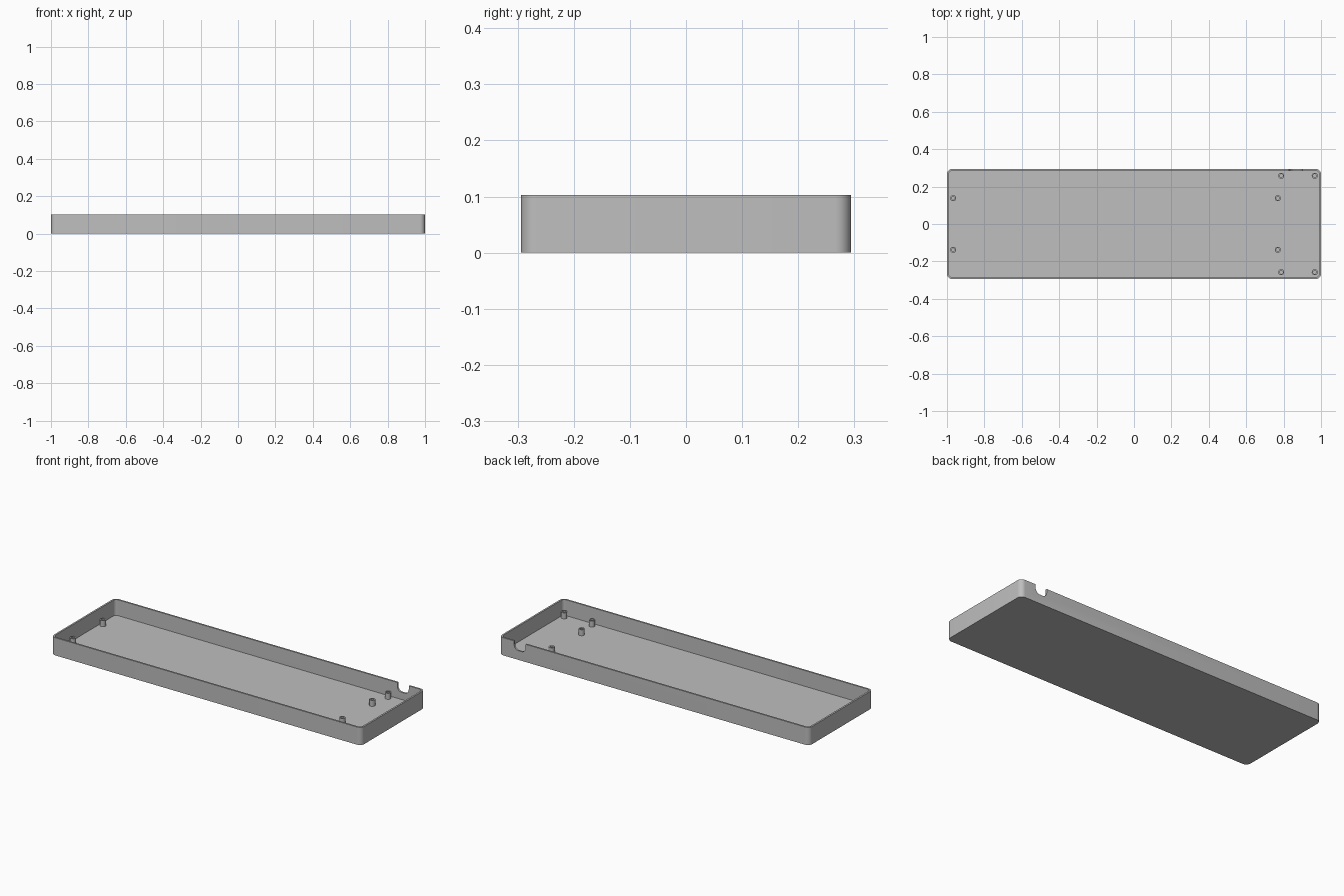
import bpy, bmesh, math

cube = bpy.data.objects.get("Cube")
if cube:
    bpy.data.objects.remove(cube, do_unlink=True)

HALF_X, HALF_Y, HEIGHT = 1.0, 0.294, 0.103
WALL, FLOOR, CORNER = 0.01, 0.011, 0.028

grey = bpy.data.materials.new("plain grey plastic")
grey.use_nodes = True
colour = (0.52, 0.52, 0.52, 1)
grey.diffuse_color = colour
grey.node_tree.nodes["Principled BSDF"].inputs["Base Color"].default_value = colour


def make_object(name, bm):
    bmesh.ops.recalc_face_normals(bm, faces=bm.faces)
    mesh = bpy.data.meshes.new(name)
    bm.to_mesh(mesh)
    bm.free()
    mesh.materials.append(grey)
    obj = bpy.data.objects.new(name, mesh)
    bpy.context.collection.objects.link(obj)
    return obj


def rounded_outline(half_a, half_b, radius, steps=8):
    """Points of a rounded rectangle, counter-clockwise."""
    points = []
    for i, (sa, sb) in enumerate([(1, 1), (-1, 1), (-1, -1), (1, -1)]):
        for k in range(steps + 1):
            t = math.radians(90) * (i + k / steps)
            points.append((sa * (half_a - radius) + radius * math.cos(t),
                           sb * (half_b - radius) + radius * math.sin(t)))
    return points


def loft(bm, rings, close_ends):
    """Join successive rings of points with quads."""
    loops = [[bm.verts.new(p) for p in ring] for ring in rings]
    for a, b in zip(loops, loops[1:]):
        for i in range(len(a)):
            j = (i + 1) % len(a)
            bm.faces.new((a[i], a[j], b[j], b[i]))
    if close_ends:
        bm.faces.new(loops[0])
        bm.faces.new(loops[-1])


def smooth(obj):
    bpy.ops.object.select_all(action="DESELECT")
    obj.select_set(True)
    bpy.context.view_layer.objects.active = obj
    bpy.ops.object.shade_smooth_by_angle(angle=math.radians(30))


# Open tray: outside wall, rim, inside wall and floor
outer = rounded_outline(HALF_X, HALF_Y, CORNER)
inner = rounded_outline(HALF_X - WALL, HALF_Y - WALL, CORNER - WALL)
bm = bmesh.new()
loft(bm, [[(x, y, z) for x, y in outline] for outline, z in
          [(outer, 0), (outer, HEIGHT), (inner, HEIGHT), (inner, FLOOR)]], True)
tray = make_object("tray", bm)

# Round-bottomed cable notch in the back wall
bm = bmesh.new()
notch = rounded_outline(0.037, 0.05, 0.028)
loft(bm, [[(0.865 + a, y, HEIGHT + b) for a, b in notch]
          for y in (HALF_Y - 0.02, HALF_Y + 0.02)], True)
cutter = make_object("notch_cutter", bm)
cutter.hide_render = True
cut = tray.modifiers.new("cable_notch", "BOOLEAN")
cut.operation = "DIFFERENCE"
cut.solver = "EXACT"
cut.object = cutter
bpy.context.view_layer.objects.active = tray
bpy.ops.object.modifier_apply(modifier=cut.name)
bpy.data.objects.remove(cutter, do_unlink=True)
smooth(tray)


# Hollow screw posts, mirrored front to back
def screw_post(name, x, y, sides=24):
    bm = bmesh.new()
    top = FLOOR + 0.035
    rings = []
    for r, z in [(0.016, FLOOR), (0.016, top), (0.009, top), (0.009, FLOOR)]:
        rings.append([(x + r * math.cos(math.tau * i / sides),
                       y + r * math.sin(math.tau * i / sides), z)
                      for i in range(sides)])
    loft(bm, rings, False)
    smooth(make_object(name, bm))


posts = [("left_board", 0.769, 0.138), ("right_board", -0.967, 0.138),
         ("inner_corner", 0.787, 0.258), ("outer_corner", 0.966, 0.258)]
for label, x, y in posts:
    for side, sign in (("back", 1), ("front", -1)):
        screw_post(f"{side}_{label}_post", x, sign * y)
